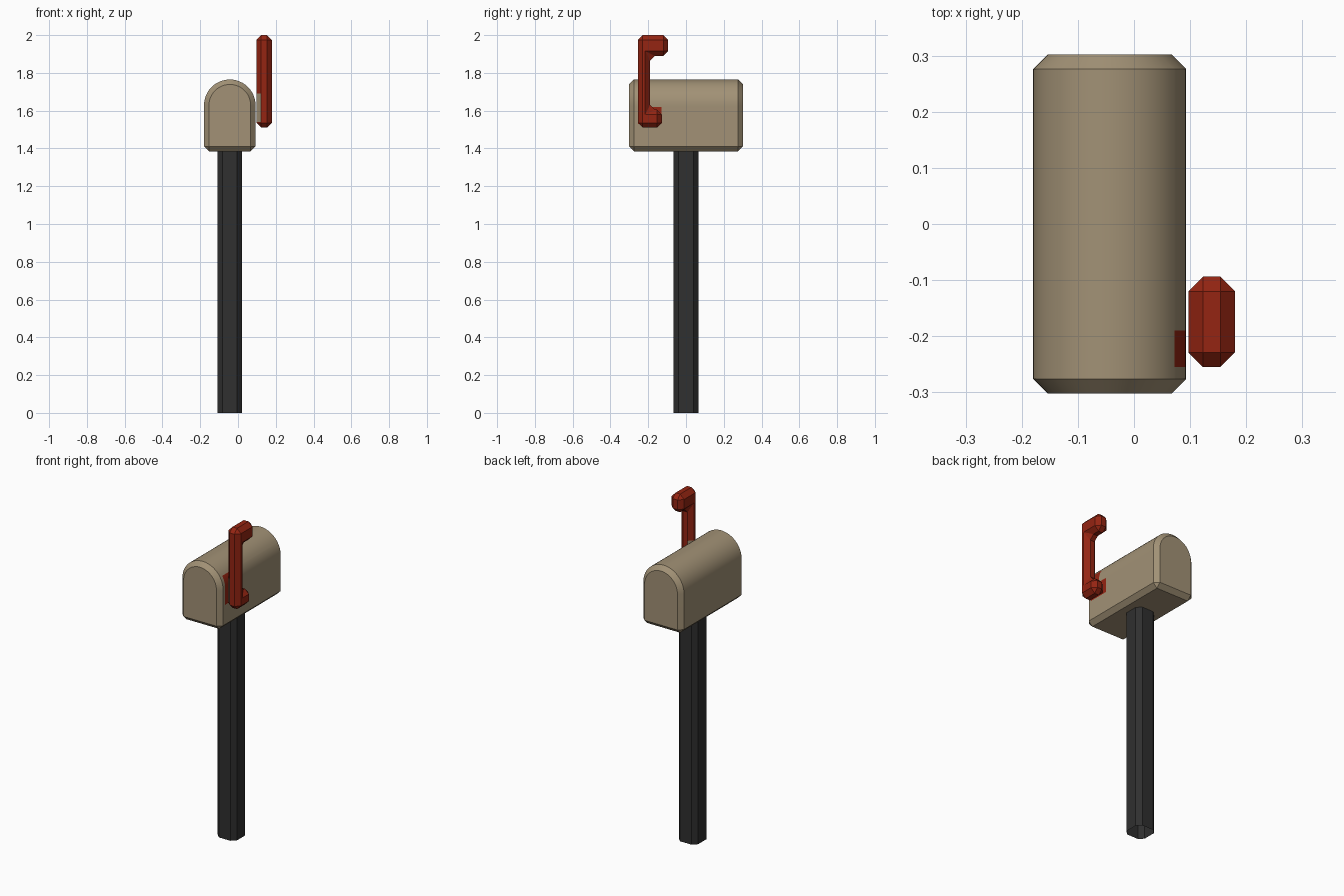
import bpy, bmesh, math
from mathutils import Vector

if "Cube" in bpy.data.objects:
    bpy.data.objects.remove(bpy.data.objects["Cube"])


def material(name, rgb):
    m = bpy.data.materials.new(name)
    m.diffuse_color = (*rgb, 1)
    m.use_nodes = True
    m.node_tree.nodes["Principled BSDF"].inputs["Base Color"].default_value = m.diffuse_color
    return m


BEIGE = material("beige", (0.36, 0.285, 0.18))
RED = material("red", (0.30, 0.018, 0.006))
BLACK = material("charcoal", (0.029, 0.029, 0.029))
CHAMFER = 0.026


def prism(points, depth):
    """Closed prism from a list of 3D points, extruded along a vector."""
    bm = bmesh.new()
    face = bm.faces.new([bm.verts.new(p) for p in points])
    new = bmesh.ops.extrude_face_region(bm, geom=[face])["geom"]
    bmesh.ops.translate(bm, vec=depth, verts=[v for v in new if isinstance(v, bmesh.types.BMVert)])
    # extrusion keeps the first face only when it was a boundary
    if not face.is_valid:
        bmesh.ops.holes_fill(bm, edges=bm.edges[:])
    bmesh.ops.recalc_face_normals(bm, faces=bm.faces[:])
    return bm


def chamfer(bm, edges):
    bmesh.ops.bevel(bm, geom=edges, offset=CHAMFER, segments=1, profile=0.5,
                    affect='EDGES', clamp_overlap=False)
    bm.normal_update()


def sharp_edges(bm):
    return [e for e in bm.edges if len(e.link_faces) == 2 and e.calc_face_angle() > 0.5]


def cut(bm, co, no, test):
    """Split the faces that pass the test along a plane."""
    faces = [f for f in bm.faces if test(f)]
    geom = set(faces)
    for f in faces:
        geom.update(f.edges)
        geom.update(f.verts)
    bmesh.ops.bisect_plane(bm, geom=list(geom), plane_co=co, plane_no=no)


def finish(bm, name, mats, smooth=False):
    bm.normal_update()
    me = bpy.data.meshes.new(name)
    bm.to_mesh(me)
    bm.free()
    for m in mats:
        me.materials.append(m)
    ob = bpy.data.objects.new(name, me)
    bpy.context.collection.objects.link(ob)
    if smooth:
        bpy.context.view_layer.objects.active = ob
        ob.select_set(True)
        bpy.ops.object.shade_smooth_by_angle(angle=math.radians(30))
        ob.select_set(False)
    return ob


# Post: chamfered square tube with open ends
px, pr = -0.044, 0.065
bm = prism([(px + a * pr, b * pr, 0) for a, b in ((-1, -1), (1, -1), (1, 1), (-1, 1))],
           Vector((0, 0, 1.40)))
chamfer(bm, [e for e in bm.edges if abs(e.verts[0].co.z - e.verts[1].co.z) > 1])
bmesh.ops.delete(bm, geom=[f for f in bm.faces if abs(f.normal.z) > 0.9], context='FACES_ONLY')
finish(bm, "post", [BLACK])

# Mailbox body: arched profile with chamfered rims and bottom edges
cx, r, bottom, top = -0.0435, 0.1365, 1.385, 1.765
spring = top - r
N = 24
profile = [(cx - r, -0.302, bottom), (cx + r, -0.302, bottom)]
profile += [(cx + r * math.cos(math.pi * i / N), -0.302, spring + r * math.sin(math.pi * i / N))
            for i in range(N + 1)]
bm = prism(profile, Vector((0, 0.604, 0)))
chamfer(bm, sharp_edges(bm))
# red patch painted on the wall behind the flag
wall = lambda f: f.normal.x > 0.5 and abs(f.normal.y) < 0.3 and f.normal.z > -0.1
for y in (-0.255, -0.19, -0.13):
    cut(bm, (0, y, 0), (0, 1, 0), wall)
for z in (1.53, 1.62, 1.70):
    cut(bm, (0, 0, z), (0, 0, 1), wall)
for f in bm.faces:
    c = f.calc_center_median()
    shaft = -0.255 < c.y < -0.19 and 1.53 < c.z < 1.70
    foot = -0.19 < c.y < -0.13 and 1.53 < c.z < 1.62
    f.material_index = int(wall(f) and (shaft or foot))
finish(bm, "mailbox_body", [BEIGE, RED], smooth=True)

# Flag: upright bar with a hook at the top and a foot at the bottom
outline = [(-0.255, 1.51), (-0.127, 1.51), (-0.127, 1.605), (-0.19, 1.605),
           (-0.19, 1.89), (-0.094, 1.89), (-0.094, 2.0), (-0.255, 2.0)]
bm = prism([(0.097, y, z) for y, z in outline], Vector((0.083, 0, 0)))
chamfer(bm, sharp_edges(bm))
# beige patch on the inner side facing the box
inner = lambda f: f.normal.x < -0.5
for z in (1.54, 1.69):
    cut(bm, (0, 0, z), (0, 0, 1), inner)
for f in bm.faces:
    f.material_index = int(inner(f) and 1.54 < f.calc_center_median().z < 1.69)
finish(bm, "flag", [RED, BEIGE])
